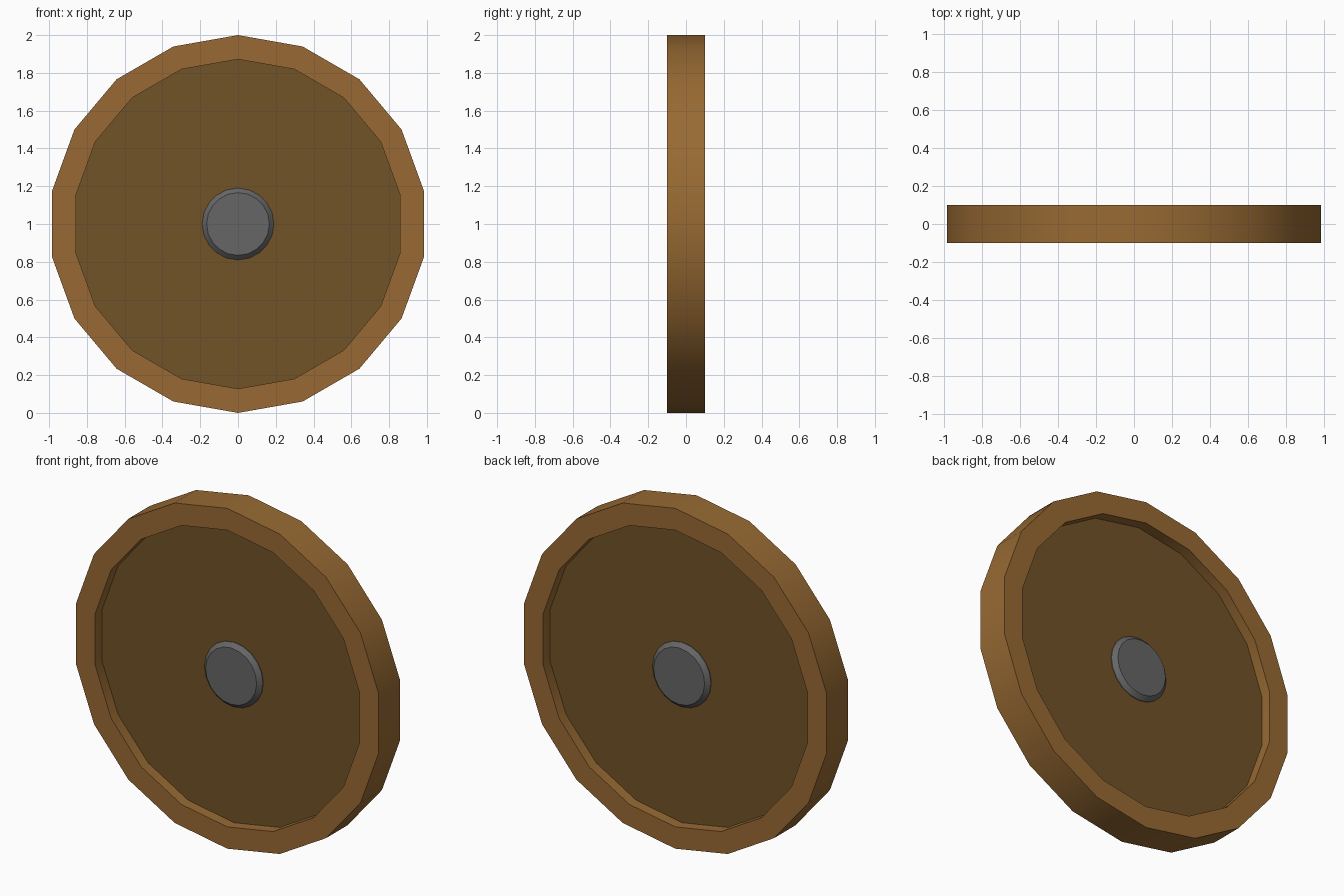
import bpy, bmesh, math

if "Cube" in bpy.data.objects:
    bpy.data.objects.remove(bpy.data.objects["Cube"])


def material(name, srgb):
    m = bpy.data.materials.new(name)
    lin = [((c / 255 + 0.055) / 1.055) ** 2.4 for c in srgb]
    m.diffuse_color = (*lin, 1)
    m.use_nodes = True
    m.node_tree.nodes["Principled BSDF"].inputs["Base Color"].default_value = m.diffuse_color
    return m


def lathe(name, profile, sides, mat, closed=False):
    """Spin (radius, y) points around the wheel axle; open profiles get end caps."""
    bm = bmesh.new()
    rings = []
    for r, y in profile:
        rings.append([bm.verts.new((r * math.sin(a), y, 1 + r * math.cos(a)))
                      for a in (2 * math.pi * i / sides for i in range(sides))])
    pairs = list(zip(rings, rings[1:]))
    if closed:
        pairs.append((rings[-1], rings[0]))
    else:
        bm.faces.new(rings[0])
        bm.faces.new(rings[-1])
    for a, b in pairs:
        for i in range(sides):
            j = (i + 1) % sides
            bm.faces.new((a[i], a[j], b[j], b[i]))
    bmesh.ops.recalc_face_normals(bm, faces=bm.faces)
    me = bpy.data.meshes.new(name)
    bm.to_mesh(me)
    bm.free()
    me.materials.append(mat)
    ob = bpy.data.objects.new(name, me)
    bpy.context.collection.objects.link(ob)
    bpy.ops.object.select_all(action='DESELECT')
    ob.select_set(True)
    bpy.context.view_layer.objects.active = ob
    bpy.ops.object.shade_smooth_by_angle(angle=math.radians(30))
    return ob


rim_wood = material("rim wood", (152, 106, 51))
panel_wood = material("dark panel wood", (113, 83, 39))
iron = material("hub iron", (102, 102, 102))

SIDES = 18
# Outer rim band
lathe("rim", [(1, -0.1), (1, 0.1), (0.872, 0.1), (0.872, -0.1)], SIDES, rim_wood, closed=True)
# Recessed disc filling the rim
lathe("panel", [(0.875, -0.036), (0.875, 0.036)], SIDES, panel_wood)
# Bevelled hub caps on both faces
for side, name in ((-1, "front_hub"), (1, "back_hub")):
    lathe(name, [(0.19, side * 0.03), (0.19, side * 0.04), (0.166, side * 0.064)], 20, iron)
